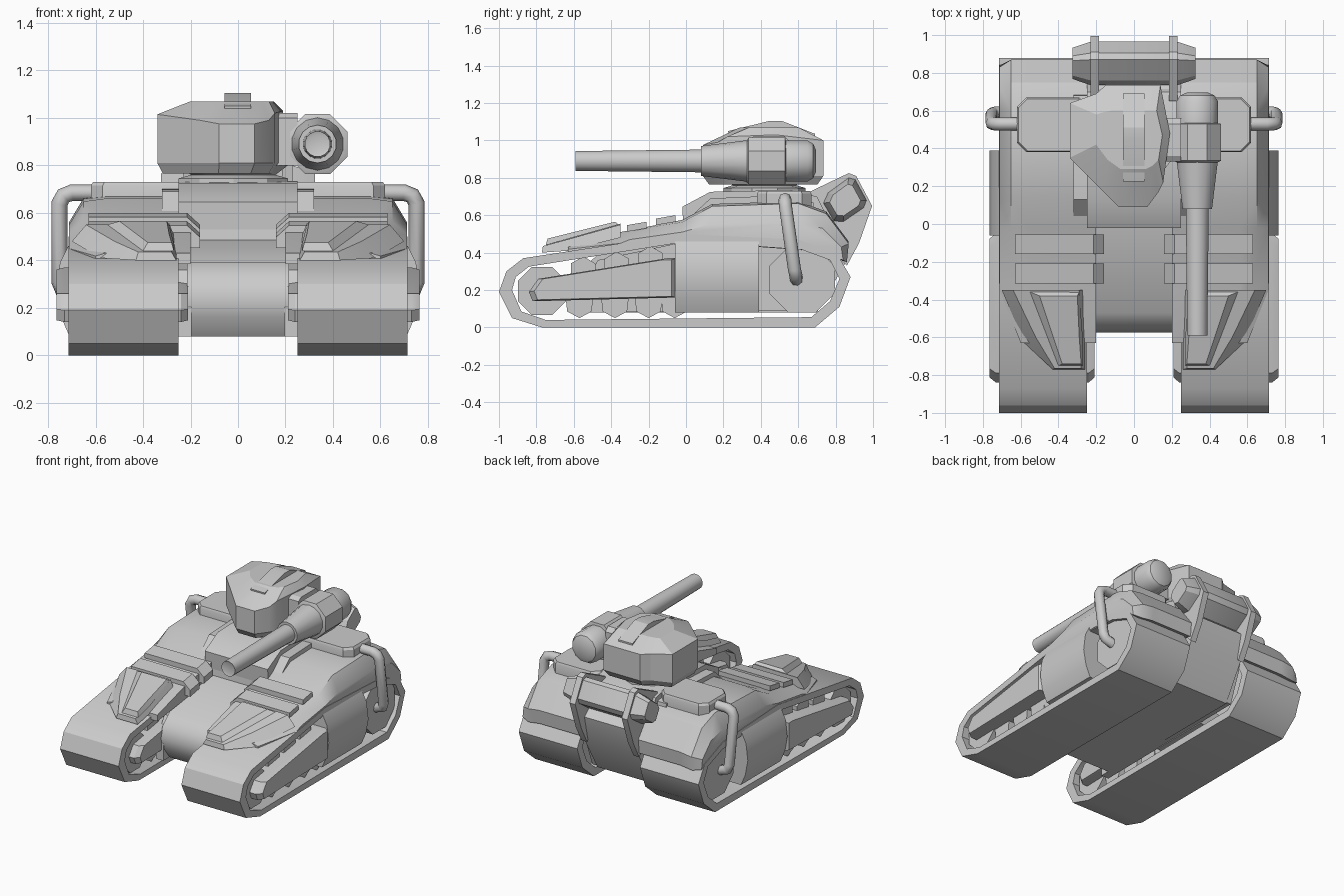
import bpy, bmesh
from math import sin, cos, pi, radians


def loft(name, rings, mirror=False, loop=False, angle=32):
    """Bridge equal-length rings of points; cap the ends or close the loop."""
    bm = bmesh.new()
    vr = [[bm.verts.new(p) for p in r] for r in rings]
    n = len(vr[0])
    pairs = list(zip(vr, vr[1:])) + ([(vr[-1], vr[0])] if loop else [])
    for a, b in pairs:
        for i in range(n):
            j = (i + 1) % n
            bm.faces.new((a[i], a[j], b[j], b[i]))
    if not loop:
        bm.faces.new(vr[0])
        bm.faces.new(vr[-1])
    bmesh.ops.recalc_face_normals(bm, faces=bm.faces)
    me = bpy.data.meshes.new(name)
    bm.to_mesh(me)
    bm.free()
    for p in me.polygons:
        p.use_smooth = True
    me.set_sharp_from_angle(angle=radians(angle))
    ob = bpy.data.objects.new(name, me)
    bpy.context.collection.objects.link(ob)
    if mirror:
        ob.modifiers.new("mirror", 'MIRROR')
    return ob


def at_x(prof, x, s=1.0):
    """Place a (y, z) profile at x, scaled about its middle."""
    cy = sum(p[0] for p in prof) / len(prof)
    cz = sum(p[1] for p in prof) / len(prof)
    return [(x, cy + (y - cy) * s, cz + (z - cz) * s) for y, z in prof]


def slab(name, prof, x0, x1, **kw):
    return loft(name, [at_x(prof, x0), at_x(prof, x1)], **kw)


def ngon(cy, cz, r, n):
    return [(cy + r * cos(2 * pi * (i + .5) / n), cz + r * sin(2 * pi * (i + .5) / n)) for i in range(n)]


# Track belts
outer = [(-1, .19), (-.96, .3), (-.87, .37), (-.02, .50), (.6, .47), (.81, .39), (.88, .27),
         (.82, .11), (.69, 0), (-.77, 0), (-.93, .05)]
inner = [(-.93, .2), (-.91, .27), (-.84, .325), (-.02, .455), (.58, .43), (.77, .36), (.82, .26),
         (.77, .14), (.67, .055), (-.75, .04), (-.88, .085)]
loft("track_belt", [at_x(outer, .25), at_x(outer, .715), at_x(inner, .715), at_x(inner, .25)],
     mirror=True, loop=True)

# Wheels inside the belts
slab("front_wheel", ngon(-.77, .195, .14, 8), .28, .68, mirror=True)
slab("rear_sprocket", ngon(.62, .255, .19, 8), .28, .69, mirror=True)
for i, y in enumerate((-.57, -.38, -.2, -.06)):
    slab(f"road_wheel_{i}", [(y - .075, .17), (y - .065, .085), (y, .05), (y + .065, .085), (y + .075, .17)],
         .29, .67, mirror=True)
for i, (y, z) in enumerate(((-.55, .325), (-.37, .35), (-.19, .38))):
    slab(f"return_roller_{i}", ngon(y, z - .02, .075, 6), .29, .67, mirror=True)

# Long side frame running through each track
frame = [(-.84, .19), (-.79, .26), (-.1, .37), (-.05, .37), (-.05, .16), (-.82, .14)]
loft("side_frame", [at_x(frame, .21, .93), at_x(frame, .24), at_x(frame, .73), at_x(frame, .765, .93)],
     mirror=True)

# Curved side cover in the middle of each track
cover = [(.25, .08), (.71, .08), (.745, .16), (.765, .27), (.75, .39), (.715, .46), (.25, .46)]
loft("side_cover", [[(x, y, z) for x, z in cover] for y in (-.06, .39)], mirror=True)

# Central hull and belly
slab("centre_hull", [(-.5, .08), (-.56, .16), (-.575, .24), (-.55, .32), (-.47, .39), (0, .49), (.1, .6),
                     (.68, .7), (.89, .52), (.85, .34), (.7, .08)], -.215, .215)
slab("belly_side", [(-.57, .08), (-.57, .2), (-.47, .36), (0, .46), (.6, .46), (.8, .35), (.7, .09)],
     .195, .255, mirror=True)

# Upper body over both tracks: high profile inside, lower profile at the outer edge
top = [(-.63, .43), (-.35, .51), (-.02, .575), (.14, .66), (.6, .675), (.75, .62), (.87, .46), (.86, .36),
       (.7, .42), (0, .47), (-.35, .42), (-.63, .385)]
edge = [(-.35, .45), (-.3, .47), (-.02, .51), (.12, .55), (.6, .56), (.73, .53), (.83, .43), (.84, .36),
        (.7, .41), (0, .46), (-.25, .42), (-.35, .41)]
loft("fender", [at_x(top, .2), at_x(top, .56), [(.65 if -.1 < y else .6, y, z - .012) for y, z in top],
                at_x(edge, .712)], mirror=True)
slab("deck_block", [(-.01, .47), (-.02, .645), (.13, .725), (.55, .735), (.7, .70), (.8, .5)], -.25, .25)
slab("deck_collar", [(-.02, .47), (-.01, .56), (.13, .69), (.5, .705), (.68, .67), (.7, .5)], -.32, .32)

# Tapered front fender horns
low = [(.26, -.35, .48), (.26, -.77, .40), (.43, -.77, .40), (.58, -.63, .41), (.70, -.35, .48)]
high = [(.29, -.35, .555), (.28, -.765, .435), (.42, -.765, .435), (.52, -.6, .48), (.64, -.35, .55)]
loft("front_fender_horn", [low, high], mirror=True, angle=20)
loft("horn_ridge", [[(.27, -.62, .47), (.27, -.75, .44), (.40, -.75, .44), (.55, -.36, .55), (.29, -.36, .55)],
                    [(.29, -.60, .51), (.28, -.74, .475), (.38, -.74, .475), (.5, -.38, .565), (.3, -.38, .565)]],
     mirror=True, angle=20)

# Armour slats with a bent inner end
slat = [(.63, .585), (.63, .55), (.26, .55), (.2, .49), (.16, .49), (.16, .535), (.215, .585)]
for i, (y0, y1, dz) in enumerate(((-.16, -.055, .005), (-.315, -.21, -.03))):
    loft(f"armour_slat_{i}", [[(x, y0, z + dz - .008) for x, z in slat], [(x, y1, z + dz + .01) for x, z in slat]],
         mirror=True, angle=20)

# Hatches on the rear deck
hatch = [(.24, .38), (.57, .38), (.62, .43), (.62, .62), (.57, .67), (.29, .67), (.24, .62)]
loft("deck_hatch", [[(x, y, .64) for x, y in hatch], [(x, y, .715) for x, y in hatch],
                    [(.43 + (x - .43) * .95, .525 + (y - .525) * .95, .73) for x, y in hatch]], mirror=True)

# Exhaust pipes, one curve per side
for s in (-1, 1):
    cu = bpy.data.curves.new("exhaust_pipe", 'CURVE')
    cu.dimensions = '3D'
    cu.bevel_depth = .035
    cu.bevel_resolution = 2
    cu.use_fill_caps = True
    pts = [(.56, .53, .685), (.70, .53, .685), (.735, .53, .672), (.752, .533, .64),
           (.752, .58, .31), (.74, .588, .275), (.66, .59, .25)]
    sp = cu.splines.new('POLY')
    sp.points.add(len(pts) - 1)
    for p, (x, y, z) in zip(sp.points, pts):
        p.co = (s * x, y, z, 1)
    bpy.context.collection.objects.link(bpy.data.objects.new("exhaust_pipe", cu))

# Rear stowage box held by two brackets
box = [(.735, .665), (.76, .72), (.87, .80), (.905, .79), (.965, .68), (.95, .64), (.84, .565), (.79, .57)]
loft("rear_box", [at_x(box, x, s) for x, s in ((-.325, .72), (-.23, 1), (.23, 1), (.325, .72))], angle=20)
slab("rear_bracket", [(.65, .72), (.87, .825), (.91, .81), (.995, .65), (.925, .45), (.86, .33), (.7, .5)],
     .185, .23, mirror=True)

# Turret ring
loft("turret_ring", [[(-.02 + r * 1.1 * cos(pi * (i + .5) / 5), .42 + r * sin(pi * (i + .5) / 5), z)
                      for i in range(10)] for r, z in ((.22, .70), (.22, .745), (.17, .76), (.22, .80))])

# Asymmetric turret: footprint, wall top, raised roof
foot = [(-.34, .64), (-.34, .35), (-.16, .17), (-.08, .09), (.07, .09), (.13, .17), (.155, .22), (.19, .48),
        (.14, .735), (-.15, .735), (-.2, .69)]
wall_z = [1.015, 1.015, .99, .975, .975, .99, 1.02, 1.03, 1.0, 1.0, 1.0]
roof = [(-.2, .58), (-.2, .42), (-.14, .34), (-.07, .29), (.06, .29), (.1, .31), (.13, .34), (.15, .47),
        (.12, .6), (-.12, .6), (-.17, .59)]
loft("turret", [[(x * .9 - .01, .42 + (y - .42) * .9, .765) for x, y in foot], [(x, y, .81) for x, y in foot],
                [(x, y, z) for (x, y), z in zip(foot, wall_z)], [(x, y, 1.07) for x, y in roof]], angle=20)
slab("turret_roof_ridge", [(.23, 1.0), (.225, 1.05), (.45, 1.105), (.51, 1.105), (.69, 1.035), (.69, .98)],
     -.057, .055, angle=15)
slab("gun_mount", [(.33, .8), (.33, 1.0), (.36, 1.02), (.53, 1.02), (.56, .99), (.56, .8)], .12, .25)


# Gun, lofted along y
def gun_part(name, stations, n):
    loft(name, [[(.335 + r * cos(2 * pi * (i + .5) / n), y, .89 + r * sin(2 * pi * (i + .5) / n))
                 for i in range(n)] for y, r in stations], angle=32)


gun_part("gun_barrel", [(-.585, .04), (-.59, .054), (.09, .062)], 16)
gun_part("gun_sleeve", [(.08, .065), (.08, .08), (.335, .112)], 14)
gun_part("gun_collar", [(.325, .115), (.335, .137), (.53, .137), (.535, .11)], 8)
gun_part("gun_breech", [(.53, .113), (.65, .113), (.68, .095), (.695, .06)], 12)
